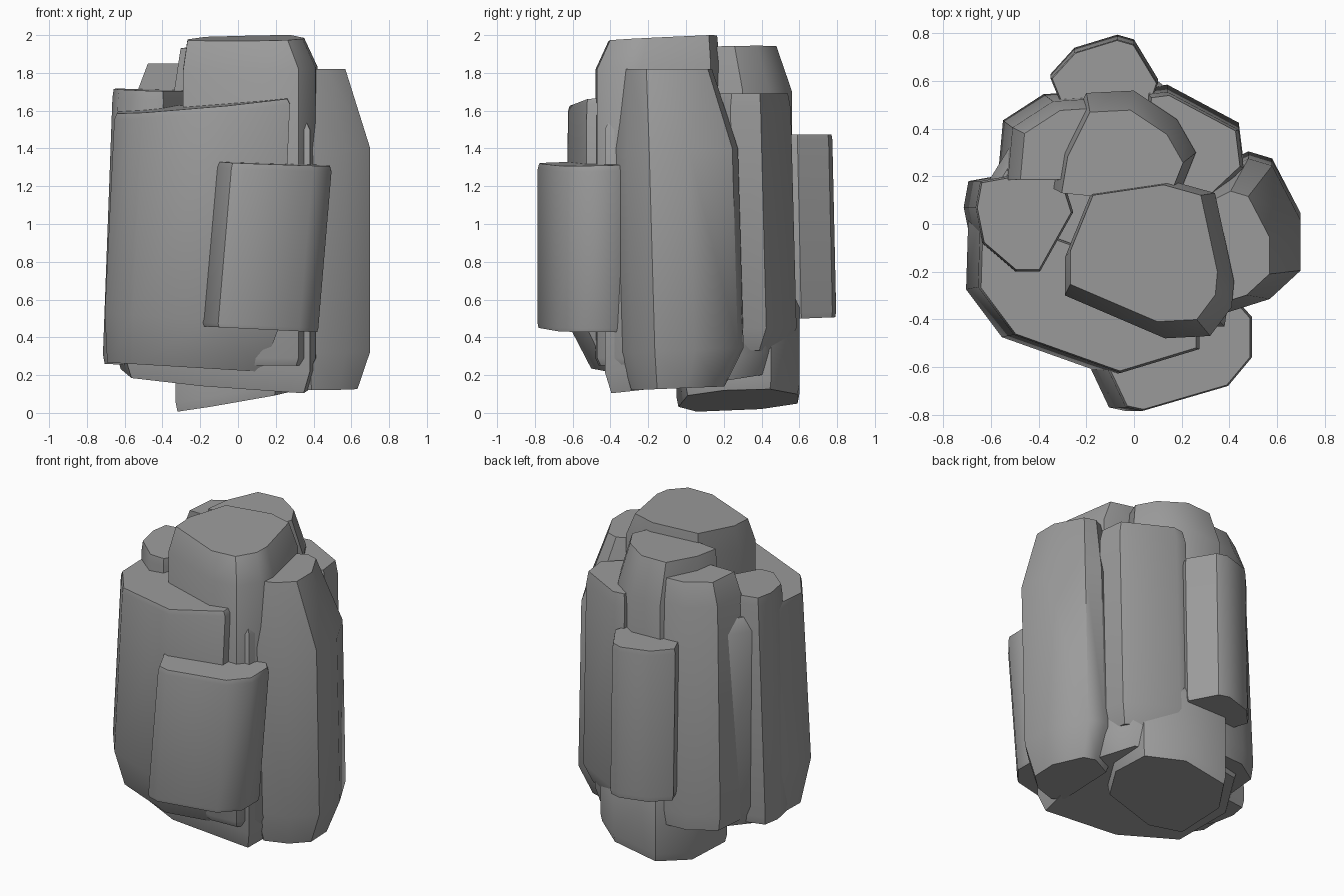
import bpy
import bmesh
import math
from mathutils import Vector

cube = bpy.data.objects.get("Cube")
if cube:
    bpy.data.objects.remove(cube, do_unlink=True)

stone = bpy.data.materials.new("grey stone")
stone.use_nodes = True
GREY = (0.33, 0.33, 0.33, 1)
stone.diffuse_color = GREY
shader = stone.node_tree.nodes["Principled BSDF"]
shader.inputs["Base Color"].default_value = GREY
shader.inputs["Roughness"].default_value = 0.9


def column(name, outline, low, high, lean=(0, 0), top=(0.04, 0.94),
           bottom=(0.04, 0.94), top_tilt=(0, 0), bottom_tilt=(0, 0),
           top_shift=(0, 0), bottom_shift=(0, 0)):
    """Leaning faceted rock column; top and bottom give chamfer height and scale."""
    points = [Vector(p) for p in outline]
    centre = sum(points, Vector((0, 0))) / len(points)
    lean = Vector(lean)
    bm = bmesh.new()

    def ring(base, tilt, rise, scale, offset):
        for p in points:
            q = centre + (p - centre) * scale + Vector(offset)
            z = base + rise + (q - centre).dot(Vector(tilt))
            bm.verts.new((q.x, q.y, z))

    ring(low, bottom_tilt, 0, bottom[1], Vector(bottom_shift) - lean / 2)
    ring(low, bottom_tilt, bottom[0], 1, -lean / 2)
    ring(high, top_tilt, -top[0], 1, lean / 2)
    ring(high, top_tilt, 0, top[1], Vector(top_shift) + lean / 2)
    hull = bmesh.ops.convex_hull(bm, input=bm.verts)
    spare = {v for v in hull["geom_interior"] + hull["geom_unused"]
             if isinstance(v, bmesh.types.BMVert)}
    bmesh.ops.delete(bm, geom=list(spare), context="VERTS")
    bmesh.ops.dissolve_limit(bm, angle_limit=math.radians(2),
                             verts=bm.verts, edges=bm.edges)
    bmesh.ops.recalc_face_normals(bm, faces=bm.faces)
    mesh = bpy.data.meshes.new(name)
    bm.to_mesh(mesh)
    bm.free()
    mesh.materials.append(stone)
    obj = bpy.data.objects.new(name, mesh)
    bpy.context.collection.objects.link(obj)
    bpy.ops.object.select_all(action="DESELECT")
    obj.select_set(True)
    bpy.context.view_layer.objects.active = obj
    bpy.ops.object.shade_smooth_by_angle(angle=math.radians(42))


# Inner mass and foot
column("core", [(-.66, .1), (-.6, -.28), (-.2, -.43), (.38, -.43), (.48, .2),
                (.36, .42), (0, .54), (-.45, .44)], .19, 1.58,
       bottom=(.12, .93), top=(.08, .92), bottom_tilt=(-.07, .12))
column("foot", [(-.33, .05), (-.15, -.05), (.2, 0), (.32, .2), (.3, .45),
                (.1, .6), (-.2, .6), (-.33, .4)], .068, .6,
       bottom=(.05, .97), bottom_tilt=(.17, .04))

# Front blocks
column("front_block", [(-.15, -.6), (-.07, -.77), (0, -.785), (.36, -.68),
                       (.46, -.56), (.46, -.39), (.38, -.3), (-.13, -.3)],
       .44, 1.32, lean=(.07, 0), top=(.03, .97), bottom=(.02, .98),
       top_tilt=(-.04, .02), bottom_tilt=(-.05, 0))
column("front_slab", [(-.67, .05), (-.68, -.27), (-.53, -.47), (-.08, -.63),
                      (.25, -.53), (.25, -.28)], .24, 1.62, lean=(.05, .01),
       bottom=(.26, .88), bottom_shift=(-.04, .1), top=(.03, .97),
       top_tilt=(.1, .05), bottom_tilt=(-.06, 0))

# Right side
column("right_column", [(.38, -.36), (.57, -.3), (.7, -.18), (.7, .03),
                        (.58, .26), (.48, .29), (.3, .2), (.3, -.3)],
       .13, 1.82, lean=(0, -.03), top=(.42, .74), top_shift=(-.08, -.05),
       bottom=(.2, .76), bottom_shift=(-.02, -.02), bottom_tilt=(0, .04))

# Summit blocks
column("summit", [(-.29, -.3), (.13, -.48), (.32, -.47), (.41, -.35),
                  (.42, -.24), (.34, .13), (.16, .18), (-.18, .13),
                  (-.29, -.14)], .25, 1.982, top=(.15, .87),
       top_shift=(-.03, .03), top_tilt=(.02, .05))
column("rear_summit", [(-.34, .15), (-.31, .33), (-.2, .55), (0, .56),
                       (.18, .44), (.26, .3), (.18, .1)], .4, 1.94,
       top=(.24, .85), top_shift=(-.01, -.05), top_tilt=(.02, .02))

# Rear columns
column("rear_column", [(-.35, .62), (-.25, .73), (-.07, .785), (0, .765),
                       (.1, .6), (.05, .45), (-.28, .45)], .5, 1.475,
       lean=(0, -.02), top=(.03, .97), bottom=(.03, .97), bottom_tilt=(0, .04))
column("rear_right_column", [(.06, .56), (.14, .57), (.44, .41), (.46, .25),
                             (.3, .1), (.05, .2)], .33, 1.69, lean=(0, -.03),
       top=(.08, .93), bottom=(.12, .88), bottom_shift=(-.02, -.03))
column("rear_left_column", [(-.55, .2), (-.53, .42), (-.36, .53), (-.2, .54),
                            (-.15, .2)], .28, 1.85, lean=(.04, -.03),
       top=(.14, .88), top_shift=(.03, -.02), bottom=(.1, .92))

# Left side
column("left_column", [(-.69, .07), (-.67, .18), (-.34, .24), (-.28, .05),
                       (-.42, -.2), (-.52, -.2), (-.66, -.08)], .25, 1.71,
       lean=(.05, 0), top=(.05, .96), top_tilt=(-.03, .02),
       bottom=(.05, .95), bottom_tilt=(-.05, 0))
